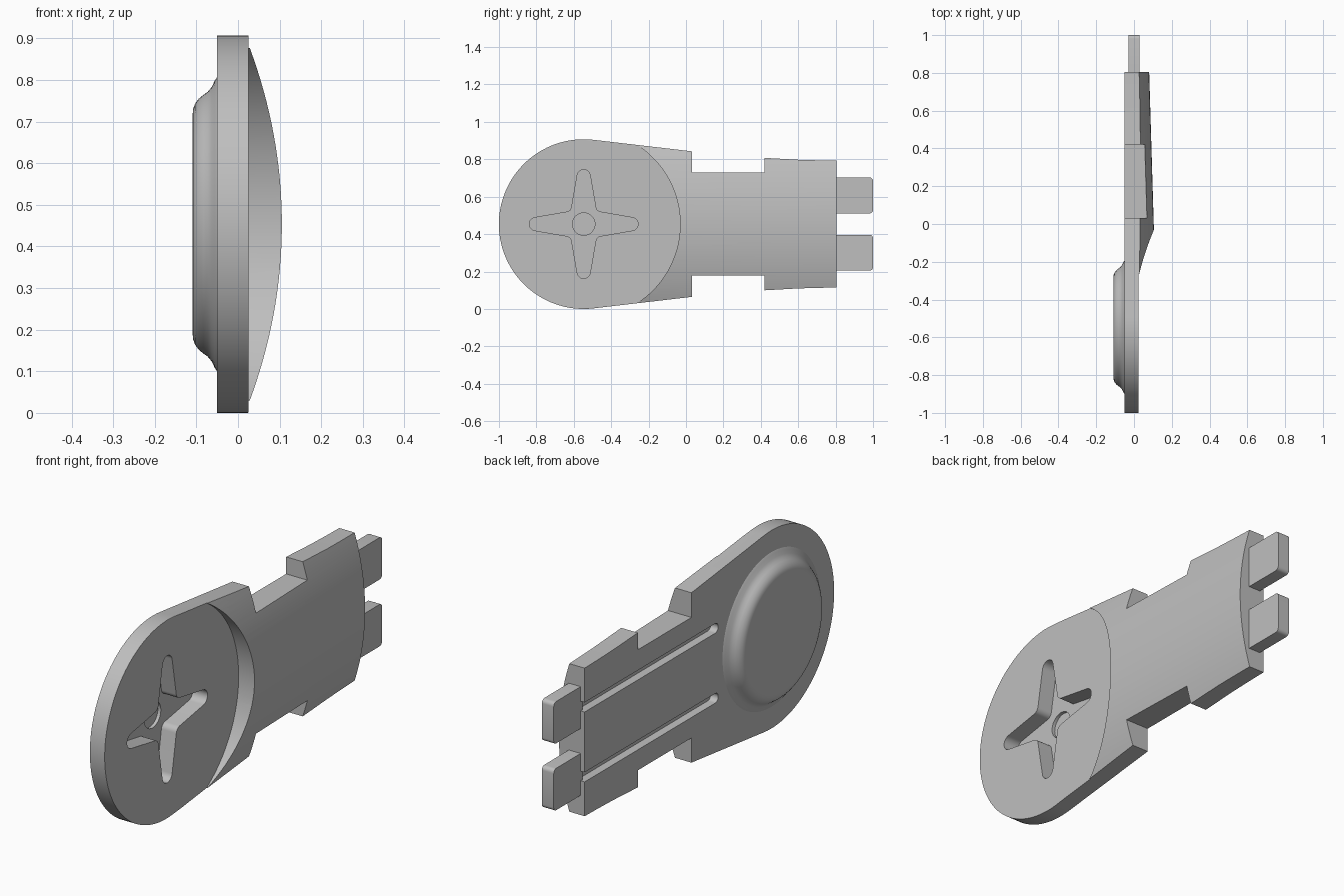
import bpy, bmesh, math
from math import sin, cos, radians, pi

cube = bpy.data.objects.get("Cube")
if cube:
    bpy.data.objects.remove(cube, do_unlink=True)

CY, CZ, R = -0.547, 0.4535, 0.4535     # centre and radius of the round head

grey = bpy.data.materials.new("plain grey")
grey.use_nodes = True
grey.diffuse_color = (0.52, 0.52, 0.52, 1)
for node in grey.node_tree.nodes:
    if node.type == 'BSDF_PRINCIPLED':
        node.inputs["Base Color"].default_value = (0.52, 0.52, 0.52, 1)


def finish(name, bm):
    bmesh.ops.recalc_face_normals(bm, faces=bm.faces)
    mesh = bpy.data.meshes.new(name)
    bm.to_mesh(mesh)
    bm.free()
    mesh.materials.append(grey)
    ob = bpy.data.objects.new(name, mesh)
    bpy.context.collection.objects.link(ob)
    return ob


def prism(name, pts, x0, x1):
    """Extrude a (y, z) outline along x."""
    bm = bmesh.new()
    face = bm.faces.new([bm.verts.new((x0, y, z)) for y, z in pts])
    ext = bmesh.ops.extrude_face_region(bm, geom=[face])
    for v in ext["geom"]:
        if isinstance(v, bmesh.types.BMVert):
            v.co.x = x1
    return finish(name, bm)


def arc(y, z, r, a0, a1, n):
    steps = [radians(a0 + (a1 - a0) * i / n) for i in range(n + 1)]
    return [(y + r * cos(a), z + r * sin(a)) for a in steps]


def activate(ob):
    bpy.ops.object.select_all(action='DESELECT')
    bpy.context.view_layer.objects.active = ob
    ob.select_set(True)


def combine(target, tool, operation):
    mod = target.modifiers.new("combine", 'BOOLEAN')
    mod.operation, mod.solver, mod.object = operation, 'EXACT', tool
    activate(target)
    bpy.ops.object.modifier_apply(modifier=mod.name)
    bpy.data.objects.remove(tool, do_unlink=True)


# Body outline: round head, tapering shoulders, notched waist, wide end
upper = [(0.805, 0.339), (0.7, 0.341), (0.6, 0.344), (0.42, 0.354),
         (0.42, 0.276), (0.032, 0.276), (0.032, 0.389)]
outline = [(y, CZ + h) for y, h in upper]
outline += arc(CY, CZ, R, 83.5, 276.5, 72)
outline += [(y, CZ - h) for y, h in reversed(upper)]
body = prism("key_body", outline, -0.05, 0.15)

# Gently crowned top surface, sloping towards the far end
bpy.ops.mesh.primitive_cylinder_add(vertices=256, radius=1.11, depth=4,
                                    location=(0.104 - 1.11, 0, CZ),
                                    rotation=(pi / 2, 0, 0.03))
crown = bpy.context.object
crown.name = "crown_cutter"
combine(body, crown, 'INTERSECT')

# Flat round face sunk into the crowned surface
combine(body, prism("face_cutter", arc(-0.533, CZ, 0.502, 0, 357.5, 143), 0.025, 0.3), 'DIFFERENCE')

# Raised round bulge on the back, spun from a profile
profile = [(0, -0.03), (0.354, -0.03), (0.354, -0.05), (0.345, -0.056), (0.33, -0.063),
           (0.318, -0.073), (0.311, -0.083), (0.302, -0.094), (0.29, -0.103),
           (0.277, -0.108), (0.265, -0.109), (0, -0.109)]
bm = bmesh.new()
chain = [bm.verts.new((x, CY + r, CZ)) for r, x in profile]
edges = [bm.edges.new(pair) for pair in zip(chain, chain[1:])]
bmesh.ops.spin(bm, geom=chain + edges, cent=(0, CY, CZ), axis=(1, 0, 0),
               angle=2 * pi, steps=96, use_duplicate=False)
bmesh.ops.remove_doubles(bm, verts=bm.verts, dist=0.0001)
combine(body, finish("bulge", bm), 'UNION')

# Cross-shaped slot: one tapered arm turned four times
tip = arc(0.256, 0, 0.035, -80, 80, 12)
corner = arc(0.094, 0.094, 0.03, 262, 188, 6)
cross = []
for k in range(4):
    c, s = cos(k * pi / 2), sin(k * pi / 2)
    cross += [(CY + y * c - z * s, CZ + y * s + z * c) for y, z in tip + corner]
combine(body, prism("cross_cutter", cross, -0.05, 0.2), 'DIFFERENCE')
combine(body, prism("dimple_cutter", arc(CY, CZ, 0.06, 0, 350, 35), -0.065, 0), 'DIFFERENCE')

# Two long grooves on the back, open at the far end
for side in (-1, 1):
    groove = arc(-0.14, CZ + side * 0.16, 0.022, 90, 270, 12)
    groove = [(0.9, groove[0][1])] + groove + [(0.9, groove[-1][1])]
    combine(body, prism("groove_cutter", groove, -0.1, -0.012), 'DIFFERENCE')

# Two prongs with rounded corners
prongs = []
for name, side in (("lower_prong", -1), ("upper_prong", 1)):
    z, h, r = CZ + side * 0.153, 0.096, 0.018
    pts = [(0.79, z - h)] + arc(1 - r, z - h + r, r, -90, 0, 5)
    pts += arc(1 - r, z + h - r, r, 0, 90, 5) + [(0.79, z + h)]
    prongs.append(prism(name, pts, -0.03, 0.03))

for ob in [body] + prongs:
    activate(ob)
    bpy.ops.object.shade_smooth_by_angle(angle=radians(32))
